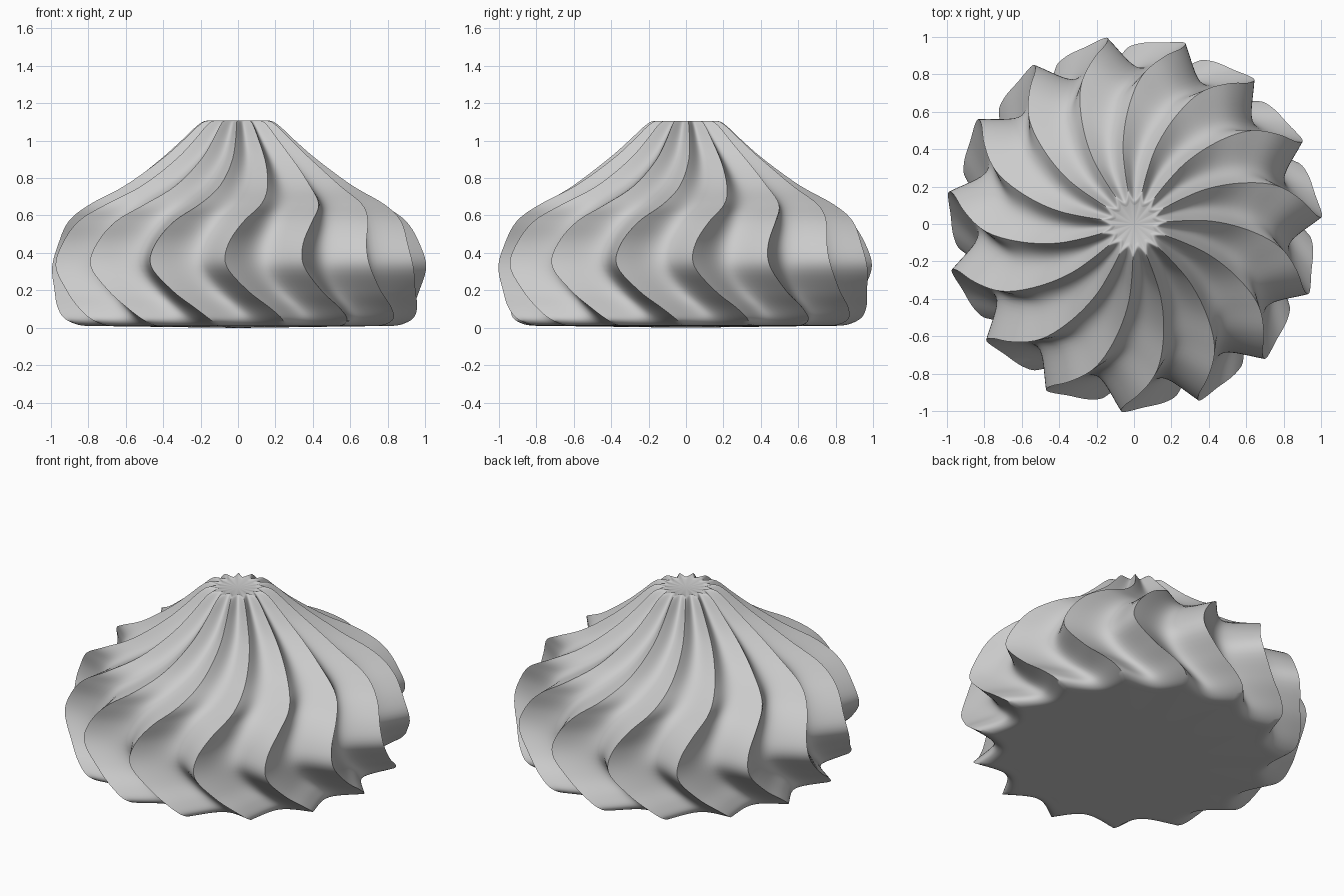
import bpy, bmesh, math

if "Cube" in bpy.data.objects:
    bpy.data.objects.remove(bpy.data.objects["Cube"])

RIDGES, STEPS, SUB = 15, 16, 5
VALLEY = 0.54        # valley position between one ridge and the next
PHASE = 2.0          # ridge angle at the widest height, degrees

# height, ridge radius, twist in degrees, groove depth (share of radius)
KEYS = [
    (0.010, 0.76, 21, 0.08),
    (0.015, 0.86, 20.5, 0.11),
    (0.05, 0.935, 18.5, 0.14),
    (0.11, 0.965, 14, 0.16),
    (0.20, 0.98, 7, 0.17),
    (0.33, 1.005, 0.5, 0.17),
    (0.45, 0.97, 1, 0.17),
    (0.57, 0.905, 6, 0.17),
    (0.66, 0.79, 13, 0.17),
    (0.76, 0.61, 19, 0.18),
    (0.90, 0.42, 24, 0.22),
    (1.00, 0.305, 25.5, 0.25),
    (1.075, 0.225, 26, 0.28),
    (1.105, 0.175, 26, 0.28),
    (1.10, 0.12, 26, 0.18),
]


def spline(a, b, c, d, t):
    return tuple(0.5 * (2 * q + (r - p) * t + (2 * p - 5 * q + 4 * r - s) * t * t
                 + (3 * q - p - 3 * r + s) * t ** 3) for p, q, r, s in zip(a, b, c, d))


def groove(t):
    # sharp ridge and rounded valley
    s = t / VALLEY if t < VALLEY else (1 - t) / (1 - VALLEY)
    return math.sin(math.pi / 2 * s)


# smooth rows through the key profile
rows = []
for i in range(len(KEYS) - 1):
    a, d = KEYS[max(i - 1, 0)], KEYS[min(i + 2, len(KEYS) - 1)]
    rows += [spline(a, KEYS[i], KEYS[i + 1], d, k / SUB) for k in range(SUB)]
rows.append(KEYS[-1])

# twisted, ridged body lofted ring by ring
bm = bmesh.new()
n = RIDGES * STEPS
rings = []
for z, r, twist, depth in rows:
    ring = []
    for j in range(n):
        ang = math.radians(PHASE + twist) + 2 * math.pi * j / n
        rad = r * (1 - depth * groove((j % STEPS) / STEPS))
        ring.append(bm.verts.new((rad * math.cos(ang), rad * math.sin(ang), z)))
    rings.append(ring)
for lo, hi in zip(rings, rings[1:]):
    for j in range(n):
        k = (j + 1) % n
        bm.faces.new((lo[j], lo[k], hi[k], hi[j]))

# closed underside and tip
for ring, z in ((rings[0], 0.0), (rings[-1], 1.095)):
    c = bm.verts.new((0, 0, z))
    for j in range(n):
        bm.faces.new((ring[j], ring[(j + 1) % n], c))
bmesh.ops.recalc_face_normals(bm, faces=bm.faces)

mesh = bpy.data.meshes.new("piped_swirl")
bm.to_mesh(mesh)
bm.free()
obj = bpy.data.objects.new("piped_swirl", mesh)
bpy.context.collection.objects.link(obj)
bpy.context.view_layer.objects.active = obj
obj.select_set(True)
bpy.ops.object.shade_smooth_by_angle(angle=math.radians(60))
